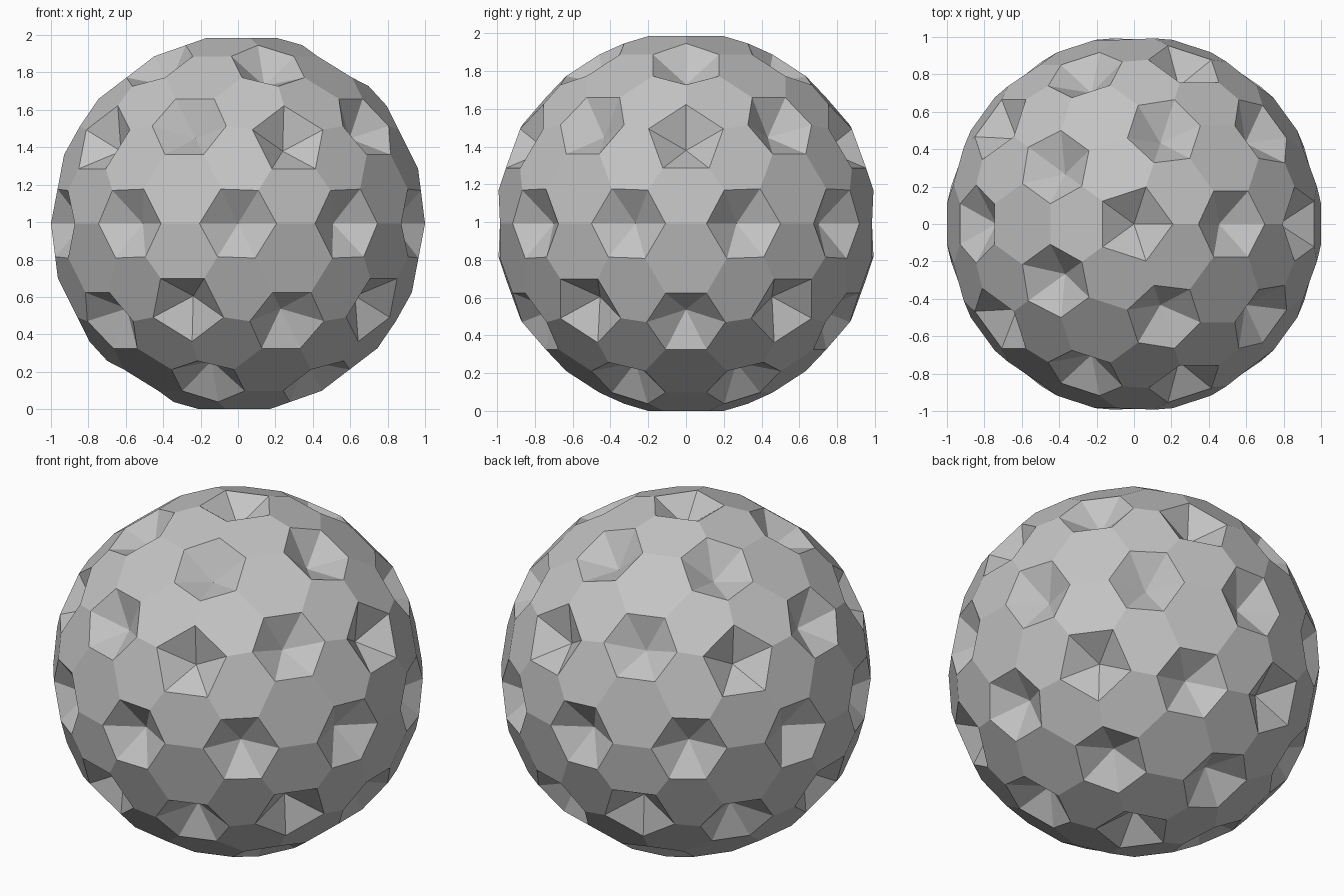
import bpy
import bmesh
from mathutils import Vector

RADIUS = 1.0515      # corner radius of the uncut ball
RIM = 0.2166         # distance of each cut from the corner, along the edges
TIP = 0.865          # radius of the dimple tips

cube = bpy.data.objects.get("Cube")
if cube:
    bpy.data.objects.remove(cube, do_unlink=True)

# Plain grey used on every face
grey = bpy.data.materials.new("plain_grey")
grey.use_nodes = True
colour = (0.55, 0.55, 0.55, 1)
grey.diffuse_color = colour
grey.node_tree.nodes["Principled BSDF"].inputs["Base Color"].default_value = colour

# Guide ball whose corners become dimples
guide = bmesh.new()
bmesh.ops.create_icosphere(guide, subdivisions=2, radius=RADIUS)

ball = bmesh.new()
tips = {v: ball.verts.new(v.co.normalized() * TIP) for v in guide.verts}
rims = {}
for edge in guide.edges:
    for v in edge.verts:
        along = (edge.other_vert(v).co - v.co).normalized()
        rims[v, edge] = ball.verts.new(v.co + along * RIM)

# Each guide triangle gives a flat hexagon and one facet of three dimples
for face in guide.faces:
    hexagon = []
    for loop in face.loops:
        v = loop.vert
        before = rims[v, loop.link_loop_prev.edge]
        after = rims[v, loop.edge]
        hexagon += [before, after]
        ball.faces.new((after, before, tips[v]))
    ball.faces.new(hexagon)
guide.free()

# Rest the ball on the ground
lowest = min(v.co.z for v in ball.verts)
bmesh.ops.translate(ball, verts=ball.verts, vec=Vector((0, 0, -lowest)))

mesh = bpy.data.meshes.new("dimpled_ball")
ball.to_mesh(mesh)
ball.free()
mesh.materials.append(grey)
bpy.context.collection.objects.link(bpy.data.objects.new("dimpled_ball", mesh))
